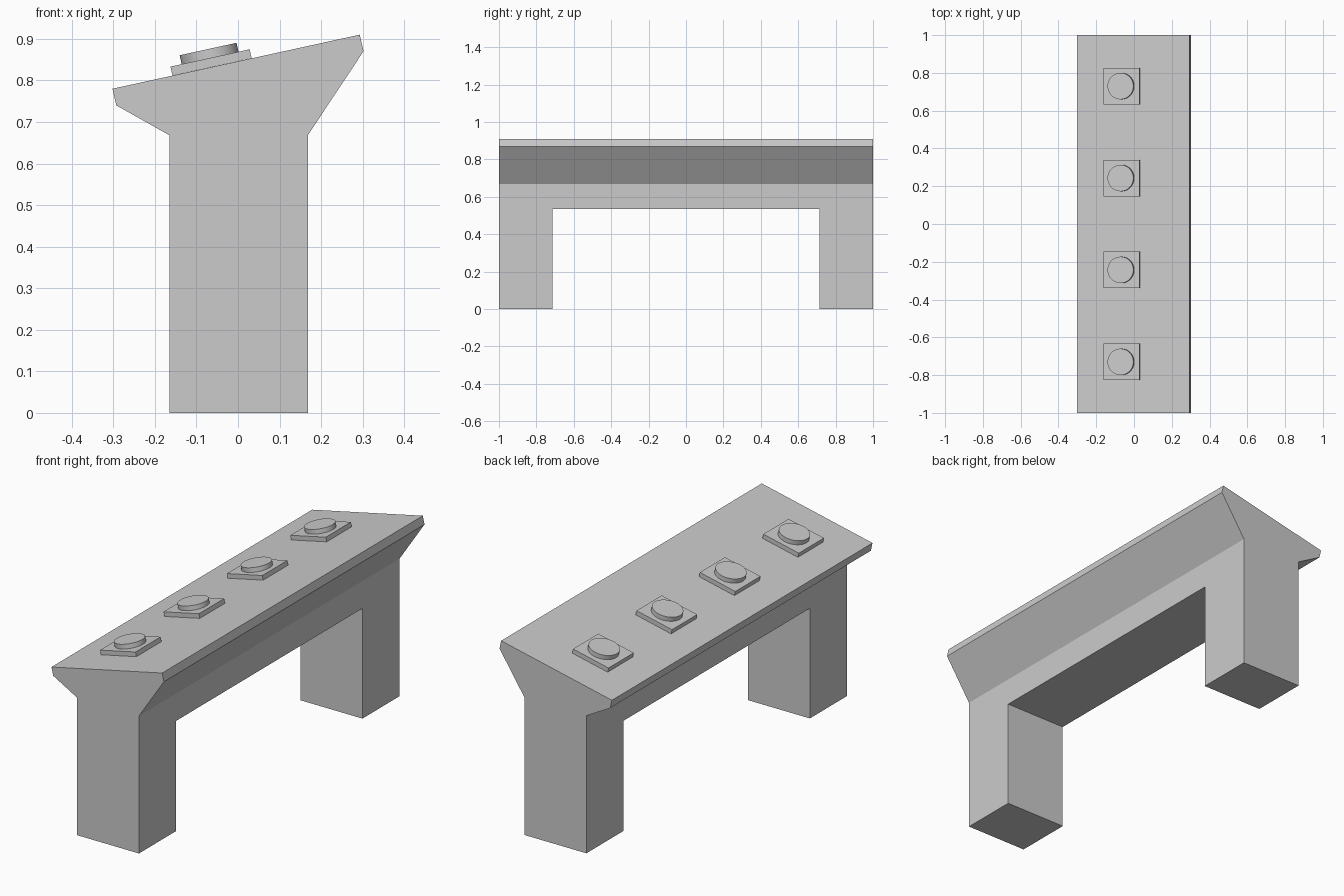
import bpy, bmesh, math
from mathutils import Matrix, Vector

if "Cube" in bpy.data.objects:
    bpy.data.objects.remove(bpy.data.objects["Cube"])

TILT = math.atan2(0.13, 0.595)


def add_object(name, bm):
    bmesh.ops.recalc_face_normals(bm, faces=bm.faces)
    mesh = bpy.data.meshes.new(name)
    bm.to_mesh(mesh)
    bm.free()
    obj = bpy.data.objects.new(name, mesh)
    bpy.context.collection.objects.link(obj)
    return obj


def box(name, size):
    bm = bmesh.new()
    bmesh.ops.create_cube(bm, size=1, matrix=Matrix.Diagonal((*size, 1)))
    return add_object(name, bm)


# Console body: end profile extruded along y
profile = [(-0.165, 0), (0.168, 0), (0.168, 0.668), (0.302, 0.87),
           (0.293, 0.91), (-0.302, 0.78), (-0.293, 0.74), (-0.165, 0.668)]
bm = bmesh.new()
end = bm.faces.new([bm.verts.new((x, -1, z)) for x, z in profile])
ext = bmesh.ops.extrude_face_region(bm, geom=[end], use_keep_orig=True)
bmesh.ops.translate(bm, vec=(0, 2, 0),
                    verts=[v for v in ext["geom"] if isinstance(v, bmesh.types.BMVert)])
body = add_object("console_body", bm)

# Opening between the two legs
cutter = box("leg_opening_cutter", (1, 1.43, 1.07))
cutter.hide_render = True
cutter.hide_viewport = True
cutter.display_type = 'WIRE'
cut = body.modifiers.new("leg_opening", 'BOOLEAN')
cut.operation = 'DIFFERENCE'
cut.solver = 'EXACT'
cut.object = cutter

# Four square plates with round buttons, set on the sloping top
slope = Matrix.Rotation(-TILT, 4, 'Y')
base = Vector((-0.0625, 0, 0.8325))
for i, y in enumerate((-0.73, -0.243, 0.243, 0.73), 1):
    place = Matrix.Translation(base + Vector((0, y, 0))) @ slope
    plate = box(f"button_plate_{i}", (0.195, 0.193, 0.022))
    plate.matrix_world = place @ Matrix.Translation((0, 0, 0.011))

    bm = bmesh.new()
    bmesh.ops.create_cone(bm, cap_ends=True, segments=48,
                          radius1=0.07, radius2=0.07, depth=0.022)
    button = add_object(f"button_{i}", bm)
    button.matrix_world = place @ Matrix.Translation((0, 0, 0.033))
    for p in button.data.polygons:
        p.use_smooth = len(p.vertices) == 4
    for e in button.data.edges:
        a, b = (button.data.vertices[v].co.z for v in e.vertices)
        e.use_edge_sharp = abs(a - b) < 1e-5
